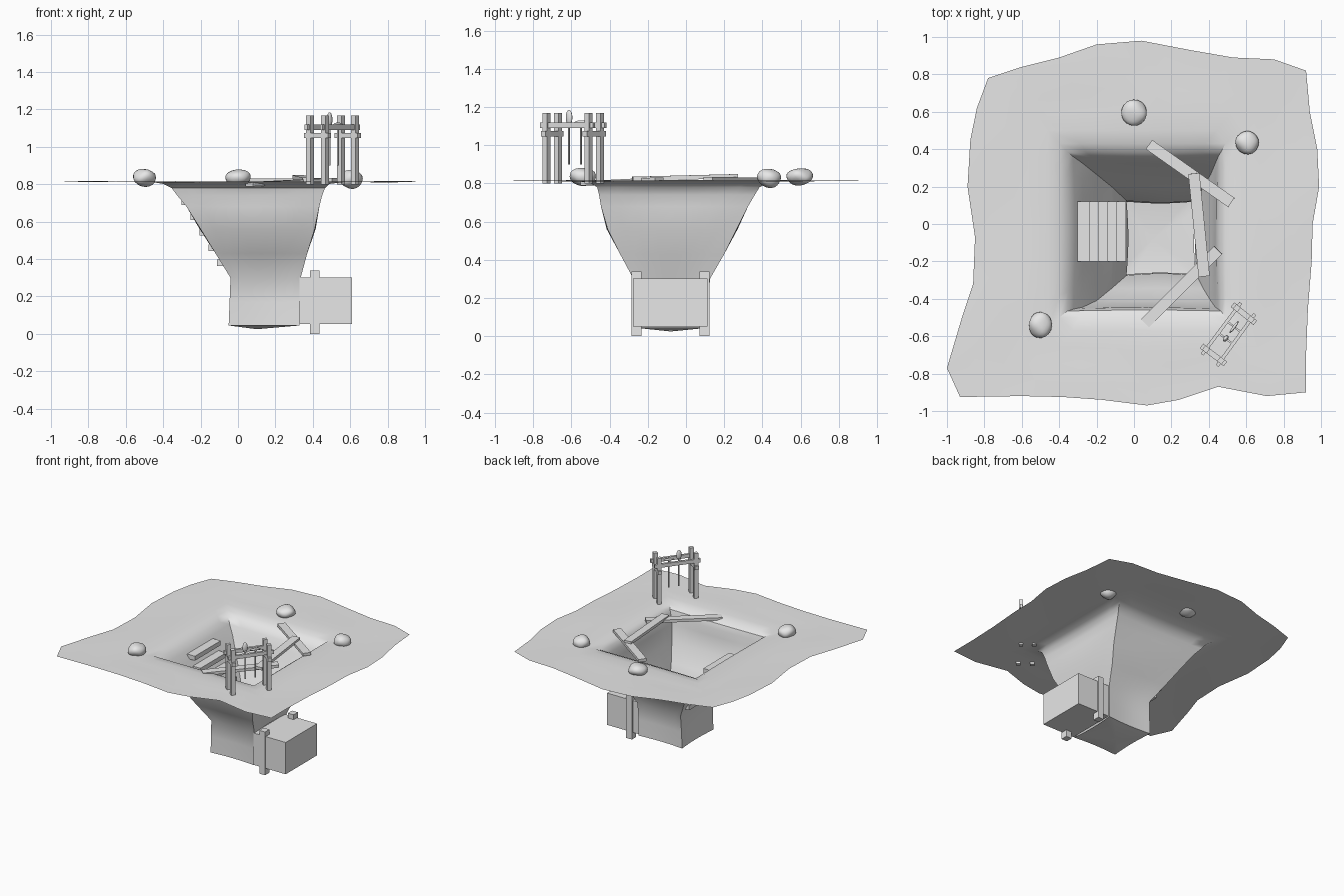
import bpy, bmesh, math
from mathutils import Vector, Matrix

if "Cube" in bpy.data.objects:
    bpy.data.objects.remove(bpy.data.objects["Cube"])

grey = bpy.data.materials.new("plain grey")
grey.use_nodes = True
GREY = (0.8, 0.8, 0.8, 1)
grey.diffuse_color = GREY
grey.node_tree.nodes["Principled BSDF"].inputs["Base Color"].default_value = GREY


def finish(name, bm, angle=None):
    mesh = bpy.data.meshes.new(name)
    bm.to_mesh(mesh)
    bm.free()
    mesh.materials.append(grey)
    ob = bpy.data.objects.new(name, mesh)
    bpy.context.collection.objects.link(ob)
    if angle:
        bpy.ops.object.select_all(action='DESELECT')
        ob.select_set(True)
        bpy.context.view_layer.objects.active = ob
        bpy.ops.object.shade_smooth_by_angle(angle=math.radians(angle))


def box(name, lo, hi):
    bm = bmesh.new()
    bmesh.ops.create_cube(bm, size=1)
    lo, hi = Vector(lo), Vector(hi)
    for v in bm.verts:
        v.co = (lo + hi) / 2 + v.co * (hi - lo)
    finish(name, bm)


def beam(name, a, b, width, thick):
    """Rectangular bar between two points, its width kept level."""
    a, b = Vector(a), Vector(b)
    d = (b - a).normalized()
    side = Vector((0, 0, 1)).cross(d)
    side = side.normalized() if side.length > 0.01 else Vector((0.78, -0.62, 0)).normalized()
    up = d.cross(side)
    bm = bmesh.new()
    bmesh.ops.create_cube(bm, size=1)
    for v in bm.verts:
        c = v.co.copy()
        v.co = (a + b) / 2 + d * c.x * (b - a).length + side * c.y * width + up * c.z * thick
    finish(name, bm)


def ripple(p, phase=0):
    """Gentle repeatable unevenness between -1 and 1."""
    return math.sin(p.x * 2.7 + phase) * math.cos(p.y * 3.1 - phase) * math.cos(p.z * 2.3 + phase * 2)


# Ground sheet and pit: rings lofted from the ragged border to the pit floor
SEG = 8
border = [(-.78, .78), (-.6, .84), (-.4, .89), (-.2, .96), (.04, .98), (.3, .93), (.53, .89), (.75, .88),
          (.92, .82), (.94, .6), (.98, .4), (.99, .2), (.955, 0), (.95, -.2), (.93, -.45), (.92, -.7),
          (.92, -.9), (.71, -.92), (.45, -.87), (.24, -.94), (.07, -.97), (-.17, -.94), (-.38, -.925), (-.6, -.92),
          (-.93, -.925), (-1, -.77), (-.92, -.5), (-.86, -.32), (-.85, -.07), (-.89, .2), (-.875, .45), (-.84, .62)]


def rect_ring(x0, x1, y0, y1, z, bow):
    corners = [(x0, y1), (x1, y1), (x1, y0), (x0, y0)]
    pts = []
    for k in range(4):
        a, b = Vector(corners[k]), Vector(corners[(k + 1) % 4])
        inward = Vector((b.y - a.y, a.x - b.x)).normalized()
        for i in range(SEG):
            p = a.lerp(b, i / SEG) + inward * bow * math.sin(math.pi * i / SEG)
            pts.append(Vector((p.x, p.y, z)))
    return pts


pit = [(-.46, .57, -.57, .50, .812, 0), (-.40, .49, -.50, .43, .802, 0), (-.355, .465, -.465, .385, .78, .005),
       (-.325, .45, -.455, .36, .74, .01), (-.275, .435, -.445, .325, .68, 0), (-.20, .41, -.41, .265, .56, -.005),
       (-.12, .37, -.345, .20, .43, 0), (-.04, .335, -.275, .125, .30, .01),
       (-.045, .33, -.27, .12, .17, .01), (-.05, .33, -.27, .12, .045, .01)]
pit_rings = [rect_ring(*p) for p in pit]
outer = [Vector((x, y, .815)) for x, y in border]
rings = [outer]
for t in (.25, .5, .75):
    ring = [o.lerp(p, t) for o, p in zip(outer, pit_rings[0])]
    for p in ring:
        p.z += .005 * ripple(p * 2)
    rings.append(ring)
rings += pit_rings

bm = bmesh.new()
loops = [[bm.verts.new(p) for p in ring] for ring in rings]
n = 4 * SEG
for r in range(len(loops) - 1):
    for i in range(n):
        # the lower right wall stays open towards the tunnel
        if r >= len(loops) - 3 and SEG <= i < 2 * SEG:
            continue
        j = (i + 1) % n
        bm.faces.new((loops[r][i], loops[r + 1][i], loops[r + 1][j], loops[r][j]))
centre = bm.verts.new((.1, -.08, .025))
for i in range(n):
    bm.faces.new((loops[-1][i], centre, loops[-1][(i + 1) % n]))
finish("ground_and_pit", bm, 40)

# Tunnel stub, open towards the pit
bm = bmesh.new()
bmesh.ops.create_cube(bm, size=1)
bm.normal_update()
bmesh.ops.delete(bm, geom=[f for f in bm.faces if f.normal.x < -.5], context='FACES_ONLY')
for v in bm.verts:
    v.co = Vector((.47, -.083, .177)) + v.co * Vector((.28, .39, .25))
finish("tunnel", bm)
for name, y in (("tunnel_post_front", -.285), ("tunnel_post_back", .07)):
    box(name, (.385, y, 0), (.435, y + .053, .34))

# Steps down the left wall
for i in range(5):
    x, z = -.303 + .048 * i, .69 - .082 * i
    box(f"step_{i + 1}", (x, -.2, z), (x + .068, .12, z + .035))

# Loose planks across the pit
beam("plank_back", (.08, .425, .82), (.52, .115, .822), .06, .022)
beam("plank_front", (.06, -.53, .80), (.45, -.14, .82), .06, .022)
beam("plank_middle", (.32, .27, .838), (.375, -.28, .824), .06, .022)


# Hoist frame: four posts, long rails, short rails
def at(p, z):
    return Vector((p.x, p.y, z))


near = [Vector((.385, -.67, 0)), Vector((.465, -.73, 0))]
far = [Vector((.55, -.45, 0)), Vector((.625, -.51, 0))]
for k, p in enumerate(near + far):
    beam(f"hoist_post_{k + 1}", at(p, .8), at(p, 1.168), .03, .03)
for k in range(2):
    d = (far[k] - near[k]).normalized() * .035
    beam(f"hoist_long_rail_{k + 1}", at(near[k] - d, 1.105), at(far[k] + d, 1.105), .018, .028)
for k, (a, b) in enumerate((near, far)):
    d = (b - a).normalized() * .03
    beam(f"hoist_short_rail_{k + 1}", at(a - d, 1.06), at(b + d, 1.06), .03, .028)

# Axles, ropes and pulley wheels
turn = Matrix.Rotation(math.atan2(.22, .165), 4, 'Z')
for k, (t, size) in enumerate(((.4, (.02, .012, .04)), (.68, (.04, .008, .01)))):
    a, b = near[0].lerp(far[0], t), near[1].lerp(far[1], t)
    c = (a + b) / 2
    beam(f"axle_{k + 1}", at(a, 1.115), at(b, 1.115), .01, .01)
    beam(f"rope_{k + 1}", at(c, .9), at(c, 1.12), .008, .008)
    bm = bmesh.new()
    bmesh.ops.create_uvsphere(bm, u_segments=12, v_segments=8, radius=1)
    place = Matrix.Translation(at(c, 1.145 - .025 * k)) @ turn @ Matrix.Diagonal((*size, 1))
    bmesh.ops.transform(bm, matrix=place, verts=bm.verts)
    finish(f"pulley_{k + 1}", bm, 40)

# Boulders around the rim
for k, (spot, size) in enumerate((((-.5, -.54, .835), (.062, .07, .048)), ((0, .595, .835), (.068, .07, .045)),
                                  ((.605, .435, .828), (.062, .062, .05)))):
    bm = bmesh.new()
    bmesh.ops.create_icosphere(bm, subdivisions=3, radius=1)
    for v in bm.verts:
        swell = 1 + .1 * ripple(v.co, k * 1.7 + .6)
        v.co = Vector(spot) + v.co * Vector(size) * swell
    finish(f"boulder_{k + 1}", bm, 40)
